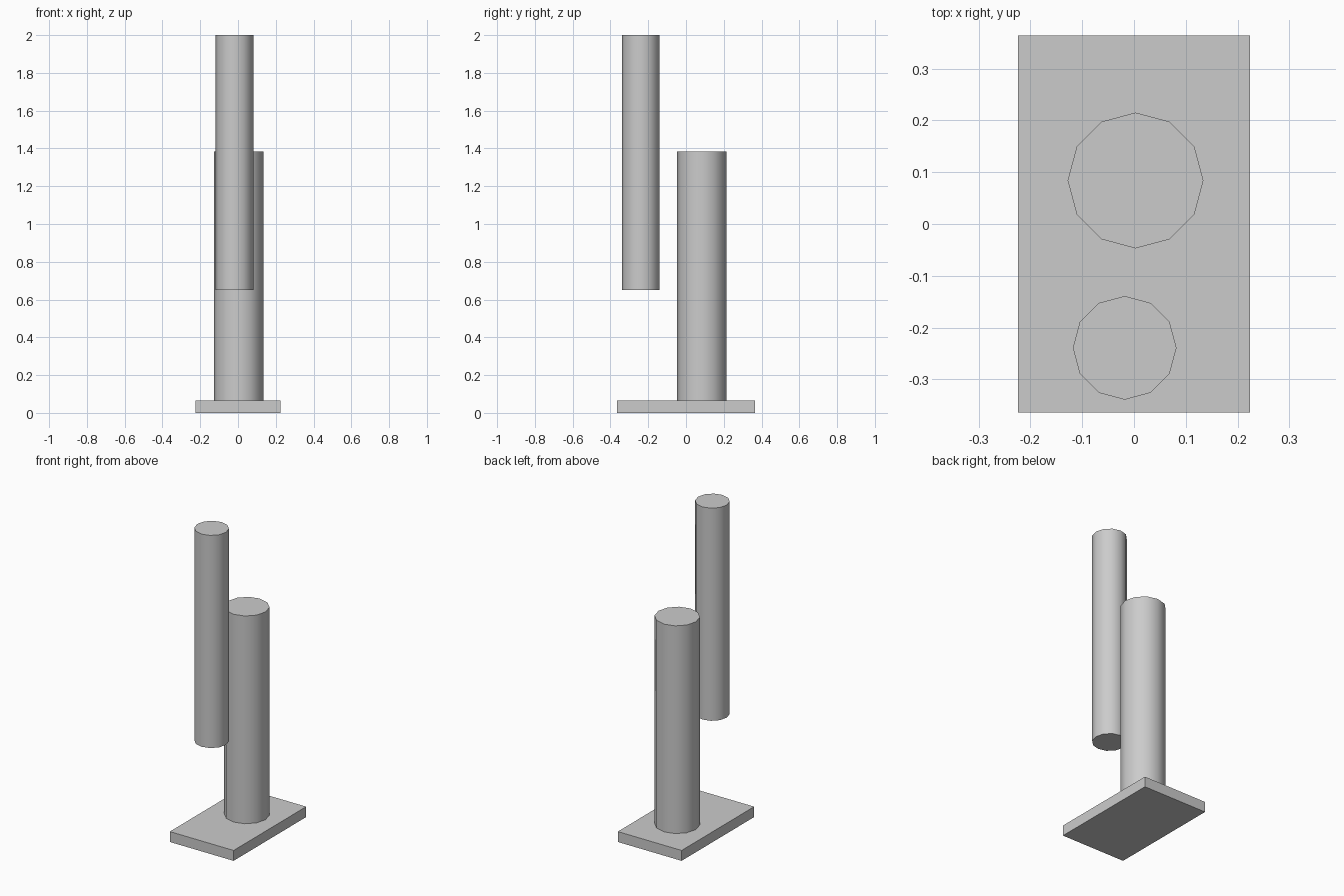
import bpy
import math

if "Cube" in bpy.data.objects:
    bpy.data.objects.remove(bpy.data.objects["Cube"])


def cylinder(name, x, y, radius, bottom, top):
    """Upright 12-sided column with smooth sides and crisp caps."""
    bpy.ops.mesh.primitive_cylinder_add(
        vertices=12, radius=radius, depth=top - bottom,
        location=(x, y, (bottom + top) / 2))
    obj = bpy.context.object
    obj.name = name
    bpy.ops.object.shade_smooth_by_angle(angle=math.radians(40))
    return obj


# Flat rectangular base plate
BASE_TOP = 0.066
bpy.ops.mesh.primitive_cube_add(size=1, location=(0, 0, BASE_TOP / 2))
base = bpy.context.object
base.name = "base_plate"
base.scale = (0.448, 0.728, BASE_TOP)
bpy.ops.object.transform_apply(location=False, rotation=False, scale=True)

# Thick column standing on the base
cylinder("standing_column", 0.003, 0.084, 0.131, BASE_TOP, 1.385)

# Thinner column floating in front
cylinder("floating_column", -0.018, -0.239, 0.1, 0.65, 2.0)
